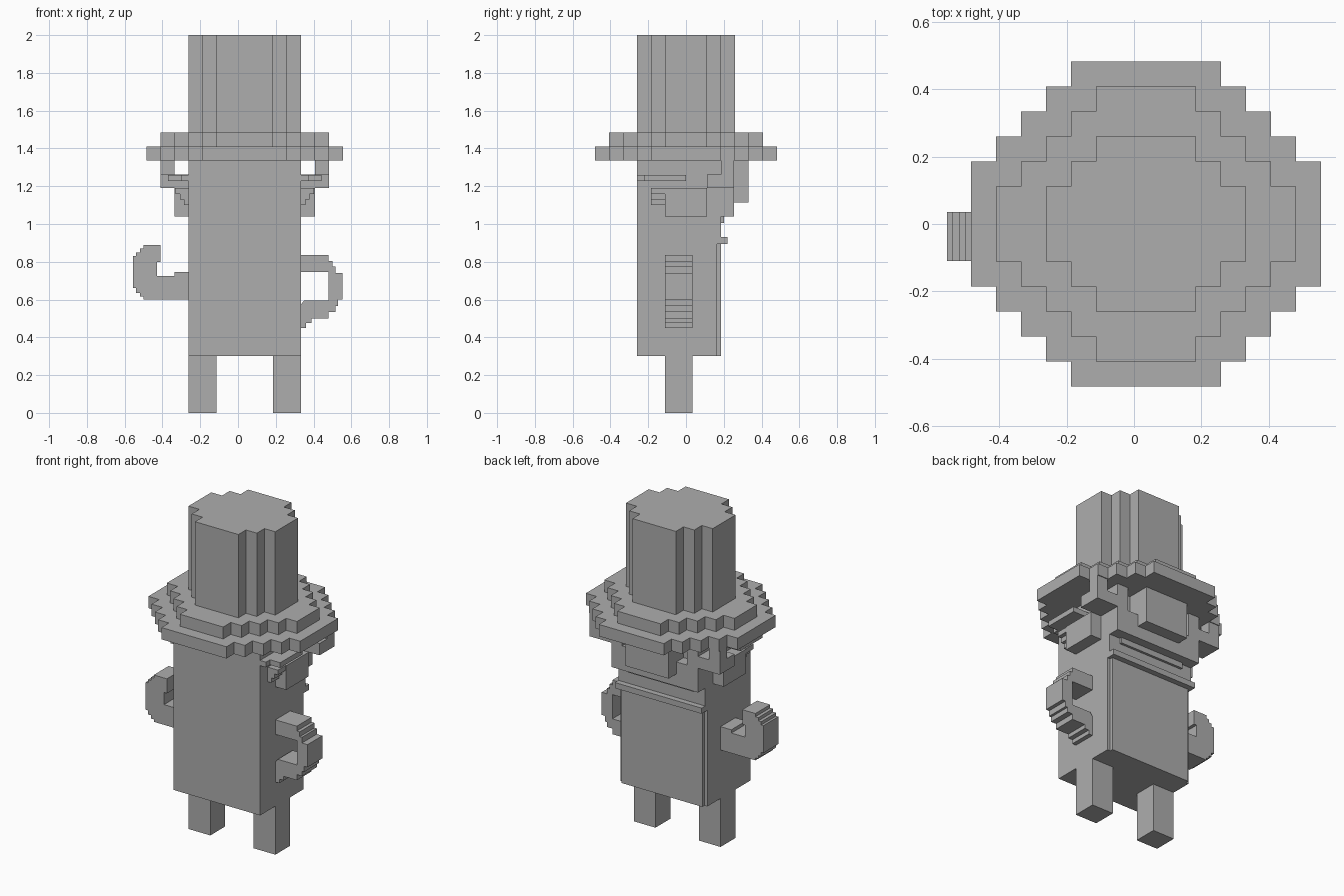
import bpy, bmesh

cube = bpy.data.objects.get("Cube")
if cube:
    bpy.data.objects.remove(cube, do_unlink=True)

U = 0.0743    # block size
CX = 0.036    # centre line of the body

grey = bpy.data.materials.new("plain grey")
grey.use_nodes = True
colour = (0.42, 0.42, 0.42, 1)
grey.diffuse_color = colour
grey.node_tree.nodes["Principled BSDF"].inputs["Base Color"].default_value = colour


def prism(name, outline, place, lo, hi):
    """Extrude a flat outline; place(a, b, depth) gives the 3D point."""
    bm = bmesh.new()
    rings = [[bm.verts.new(place(a, b, d)) for a, b in outline] for d in (lo, hi)]
    bm.faces.new(rings[0])
    bm.faces.new(rings[1])
    n = len(outline)
    for i in range(n):
        j = (i + 1) % n
        bm.faces.new((rings[0][i], rings[0][j], rings[1][j], rings[1][i]))
    bmesh.ops.recalc_face_normals(bm, faces=bm.faces)
    mesh = bpy.data.meshes.new(name)
    bm.to_mesh(mesh)
    bm.free()
    mesh.materials.append(grey)
    obj = bpy.data.objects.new(name, mesh)
    bpy.context.collection.objects.link(obj)


def upright(a, b, d):
    return (a, b, d)


def sideways(a, b, d):
    return (a, d, b)


def box(name, x, y, z):
    outline = [(x[0], y[0]), (x[1], y[0]), (x[1], y[1]), (x[0], y[1])]
    prism(name, outline, upright, *z)


def pair(name, x, y, z):
    """Two boxes mirrored about the centre line; x is measured from it."""
    box("left_" + name, (CX + x[0], CX + x[1]), y, z)
    box("right_" + name, (CX - x[1], CX - x[0]), y, z)


def stepped_disc(name, half_x, half_y, steps, z):
    """Blocky round layer with one-block corner steps."""
    corner = []
    for k in range(steps):
        corner += [(half_x - k, half_y + k)]
        if k < steps - 1:
            corner += [(half_x - k - 1, half_y + k)]
    quarter = [(a * U, b * U) for a, b in corner]
    top = quarter + [(-a, b) for a, b in reversed(quarter)]
    outline = top + [(-a, -b) for a, b in top]
    prism(name, [(CX + a, b) for a, b in outline], upright, *z)


# Hat
stepped_disc("hat_crown", 4, 1.5, 3, (1.41, 2.0))
stepped_disc("hat_band", 6, 1.5, 5, (1.41, 1.484))
stepped_disc("hat_brim", 7, 2.5, 5, (1.337, 1.41))

# Body and legs
half = 4 * U
body_x = (CX - half, CX + half)
box("body", body_x, (-0.26, 0.165), (0.3, 0.9))
box("back_panel", (body_x[0] + 0.02, body_x[1] - 0.02), (0.165, 0.185), (0.3, 0.9))
box("collar", body_x, (0.165, 0.22), (0.895, 0.93))
box("head", body_x, (-0.26, 0.185), (0.9, 1.337))
pair("leg", (2 * U, half), (-0.11, 0.035), (0, 0.3))

# Face
box("lip", (CX - 3 * U, CX + 3 * U), (0.185, 0.2), (1.005, 1.04))
box("jaw", body_x, (0.185, 0.255), (1.04, 1.19))
box("nose", (CX - 2 * U, CX + 2 * U), (0.185, 0.33), (1.115, 1.337))
pair("brow_tuft", (3 * U, half), (0.185, 0.255), (1.19, 1.337))
pair("cheek", (half, 5 * U), (-0.11, 0.11), (1.04, 1.19))
pair("temple", (half, 6 * U), (0.11, 0.255), (1.19, 1.263))
pair("temple_post", (5 * U, 6 * U), (0.185, 0.255), (1.263, 1.337))

# Ears: a thin shelf over a tapering stack
pair("ear_shelf", (half, half + 0.11), (-0.22, 0), (1.228, 1.26))
pair("ear_shelf_edge", (half, half + 0.04), (-0.26, -0.22), (1.228, 1.26))
for i, (reach, low, high) in enumerate([(0.07, 1.16, 1.19), (0.045, 1.13, 1.16), (0.025, 1.1, 1.13)]):
    pair("ear_step_%d" % (i + 1), (half, half + reach), (-0.185, -0.11), (low, high))

# Arms: one bent back to the body, one raised
bent = [(0.33, 0.835), (0.48, 0.835), (0.48, 0.805), (0.5, 0.805), (0.5, 0.775),
        (0.515, 0.775), (0.515, 0.74), (0.553, 0.74), (0.553, 0.6), (0.53, 0.6), (0.53, 0.565),
        (0.515, 0.565), (0.515, 0.535), (0.48, 0.535), (0.48, 0.5), (0.39, 0.5),
        (0.39, 0.475), (0.36, 0.475), (0.36, 0.45), (0.33, 0.45),
        (0.33, 0.57), (0.35, 0.595), (0.48, 0.595), (0.48, 0.745), (0.33, 0.745)]
raised = [(-0.26, 0.6), (-0.5, 0.6), (-0.5, 0.615), (-0.52, 0.615), (-0.52, 0.635),
          (-0.54, 0.635), (-0.54, 0.66), (-0.555, 0.66), (-0.555, 0.83), (-0.54, 0.83),
          (-0.54, 0.85), (-0.52, 0.85), (-0.52, 0.87), (-0.5, 0.87), (-0.5, 0.89),
          (-0.41, 0.89), (-0.41, 0.8), (-0.43, 0.8), (-0.43, 0.725), (-0.335, 0.725),
          (-0.335, 0.745), (-0.26, 0.745)]
prism("left_bent_arm", bent, sideways, -0.11, 0.035)
prism("right_raised_arm", raised, sideways, -0.11, 0.035)
